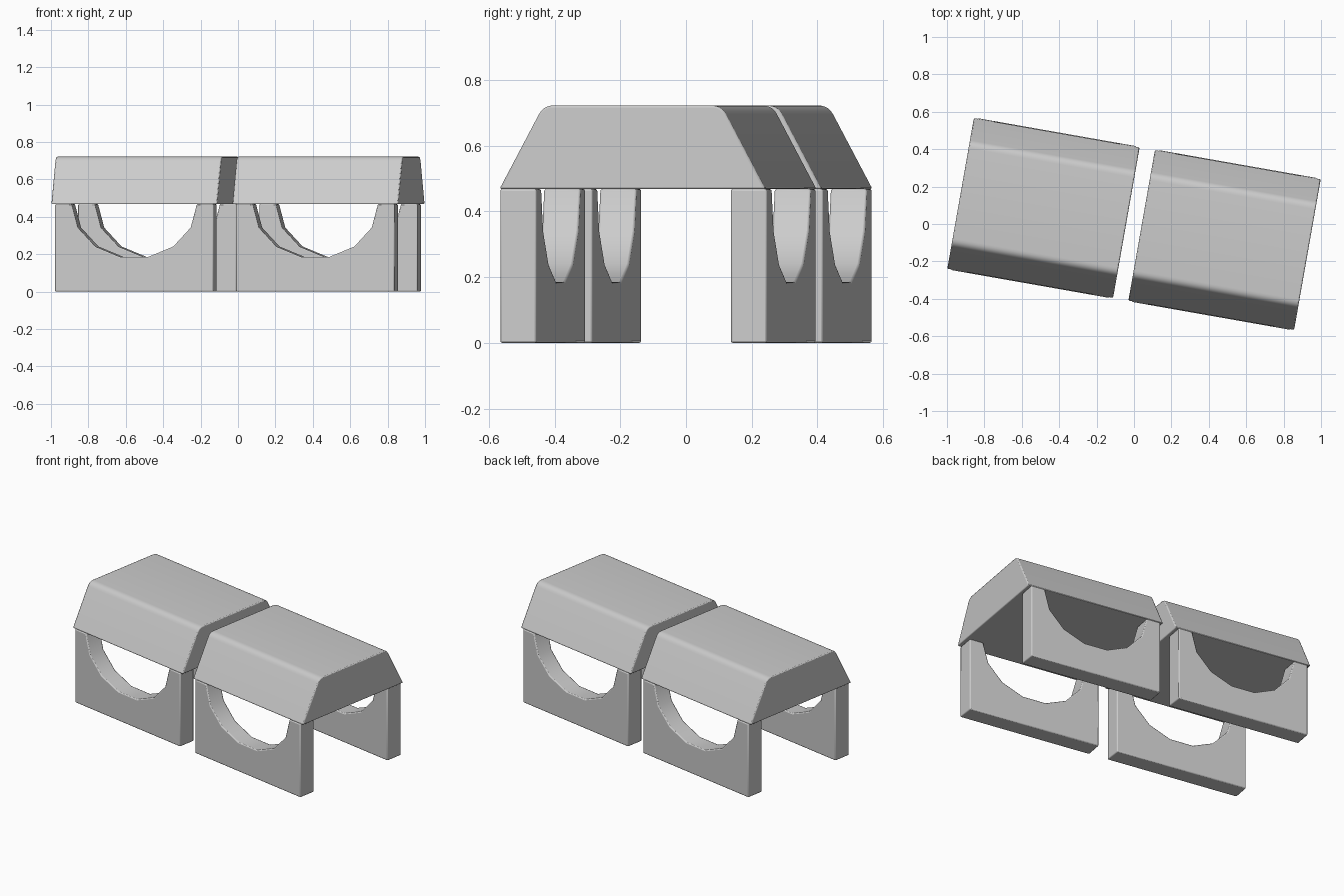
import bpy, bmesh, math
from mathutils import Matrix, Vector

if "Cube" in bpy.data.objects:
    bpy.data.objects.remove(bpy.data.objects["Cube"])

TURN = Matrix.Rotation(math.radians(-10), 4, 'Z')
EAVE, TOP = 0.468, 0.722


def prism(name, points, place):
    """Extrude a 2D outline; place(u, v, side) gives the local 3D point."""
    bm = bmesh.new()
    a = [bm.verts.new(place(u, v, 0)) for u, v in points]
    b = [bm.verts.new(place(u, v, 1)) for u, v in points]
    n = len(points)
    bm.faces.new(a)
    bm.faces.new(b[::-1])
    for i in range(n):
        j = (i + 1) % n
        bm.faces.new((a[j], a[i], b[i], b[j]))
    bmesh.ops.recalc_face_normals(bm, faces=bm.faces)
    mesh = bpy.data.meshes.new(name)
    bm.to_mesh(mesh)
    bm.free()
    ob = bpy.data.objects.new(name, mesh)
    bpy.context.collection.objects.link(ob)
    ob.matrix_world = TURN
    bpy.ops.object.select_all(action='DESELECT')
    ob.select_set(True)
    bpy.context.view_layer.objects.active = ob
    bpy.ops.object.shade_smooth_by_angle(angle=math.radians(32))
    bev = ob.modifiers.new("soft_edges", 'BEVEL')
    bev.width = 0.006
    bev.segments = 2
    bev.limit_method = 'ANGLE'
    bev.angle_limit = math.radians(40)
    return ob


def rounded(p, c, q, r, steps=5):
    """Round the corner c between p and q."""
    p, c, q = Vector(p), Vector(c), Vector(q)
    s, e = c + (p - c).normalized() * r, c + (q - c).normalized() * r
    return [tuple(s.lerp(c, t).lerp(c.lerp(e, t), t))
            for t in (i / steps for i in range(steps + 1))]


# Roof outline: trapezoid with rounded upper shoulders
L, R = (-0.411, EAVE), (0.411, EAVE)
TL, TR = (-0.275, TOP), (0.275, TOP)
roof_outline = [L, R] + rounded(R, TR, TL, 0.03) + rounded(TR, TL, L, 0.03)

# Leg panel outline: block with a seven-sided half-round scoop from the top
scoop = [(-0.34 * math.cos(math.pi * i / 7), EAVE - 0.29 * math.sin(math.pi * i / 7))
         for i in range(8)]
leg_outline = [(-0.43, EAVE)] + scoop + [(0.43, EAVE), (0.43, 0), (-0.43, 0)]

# Two identical modules side by side along the turned axis
for side, cx in (("left", -0.4915), ("right", 0.4915)):
    prism(side + "_roof", roof_outline,
          lambda u, v, s: (cx + (s - 0.5) * 0.9, u, v))
    for end, cy in (("front", -0.356), ("back", 0.356)):
        prism(f"{side}_{end}_leg_panel", leg_outline,
              lambda u, v, s: (cx + u, cy + (s - 0.5) * 0.112, v))
